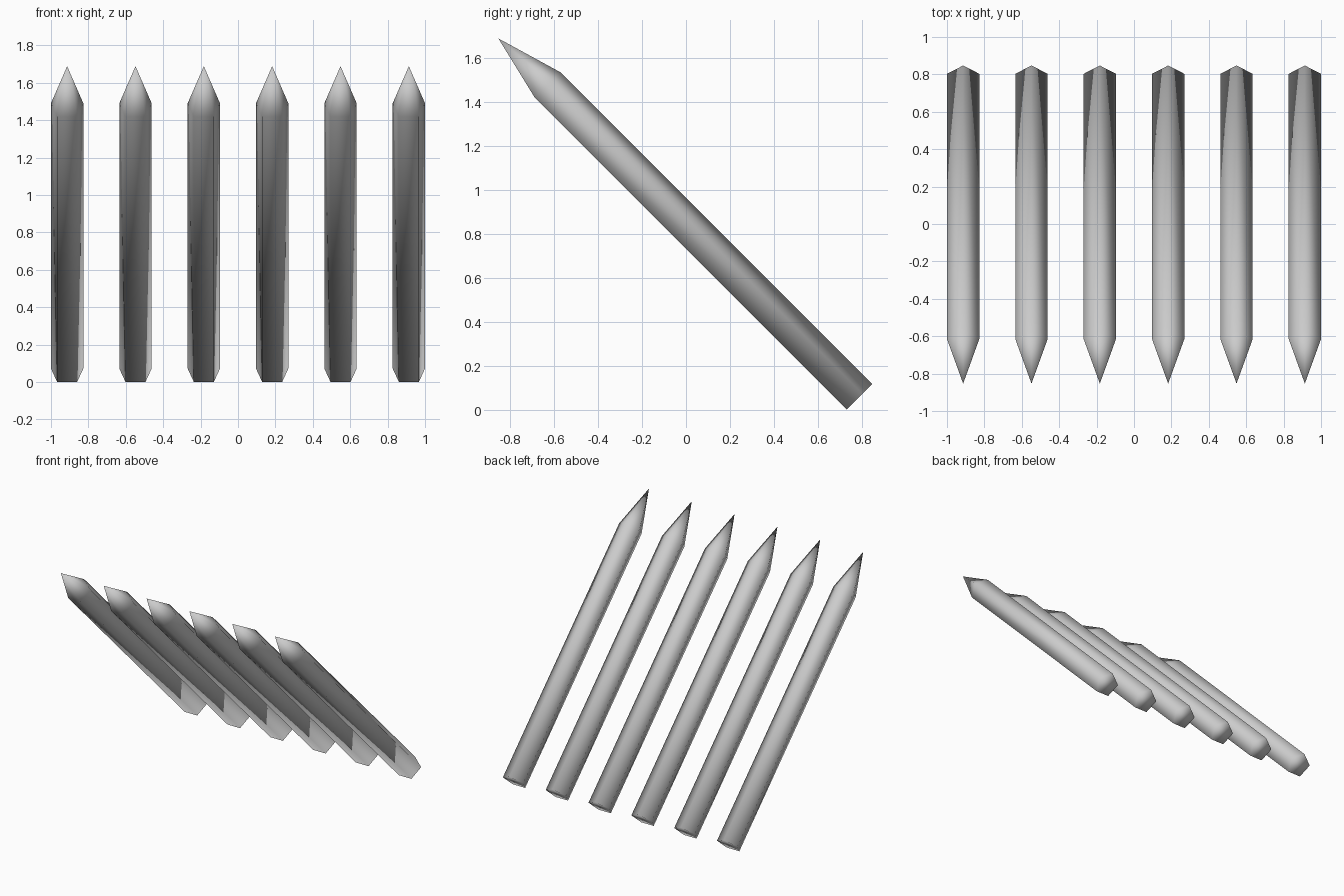
import bpy
import bmesh
from math import sin, cos, pi
from mathutils import Matrix

if "Cube" in bpy.data.objects:
    bpy.data.objects.remove(bpy.data.objects["Cube"], do_unlink=True)

COUNT = 6
SIDES = 5
RADIUS = 0.091
SHAFT = 2.005      # length of the straight shaft
TIP = 2.314        # distance from the base to the point
SPACING = 0.3654

# One plain grey for every stake
grey = bpy.data.materials.new("grey")
grey.use_nodes = True
colour = (0.6, 0.6, 0.6, 1)
grey.diffuse_color = colour
grey.node_tree.nodes["Principled BSDF"].inputs["Base Color"].default_value = colour


def stake_mesh():
    """Five-sided shaft with a pointed end, along local z."""
    bm = bmesh.new()
    angles = [2 * pi * i / SIDES for i in range(SIDES)]
    base = bm.faces.new([bm.verts.new((RADIUS * sin(a), RADIUS * cos(a), 0))
                         for a in angles])
    # Shaft: extrude the base, keeping it as the end cap
    out = bmesh.ops.extrude_face_region(bm, geom=[base], use_keep_orig=True)
    top = [g for g in out["geom"] if isinstance(g, bmesh.types.BMFace)][0]
    bmesh.ops.translate(bm, verts=top.verts[:], vec=(0, 0, SHAFT))
    # Point: split the top into a fan and raise its centre
    fan = bmesh.ops.poke(bm, faces=[top])
    fan["verts"][0].co = (0, 0, TIP)
    bmesh.ops.recalc_face_normals(bm, faces=bm.faces[:])
    for face in bm.faces:
        face.smooth = True
    mesh = bpy.data.meshes.new("stake")
    bm.to_mesh(mesh)
    bm.free()
    mesh.materials.append(grey)
    return mesh


# Row of stakes leaning forward at 45 degrees
mesh = stake_mesh()
for i in range(COUNT):
    stake = bpy.data.objects.new(f"stake_{i + 1}", mesh)
    x = (i - (COUNT - 1) / 2) * SPACING
    stake.matrix_world = (Matrix.Translation((x, 0.783, 0.052))
                          @ Matrix.Rotation(pi / 4, 4, "X"))
    bpy.context.collection.objects.link(stake)
